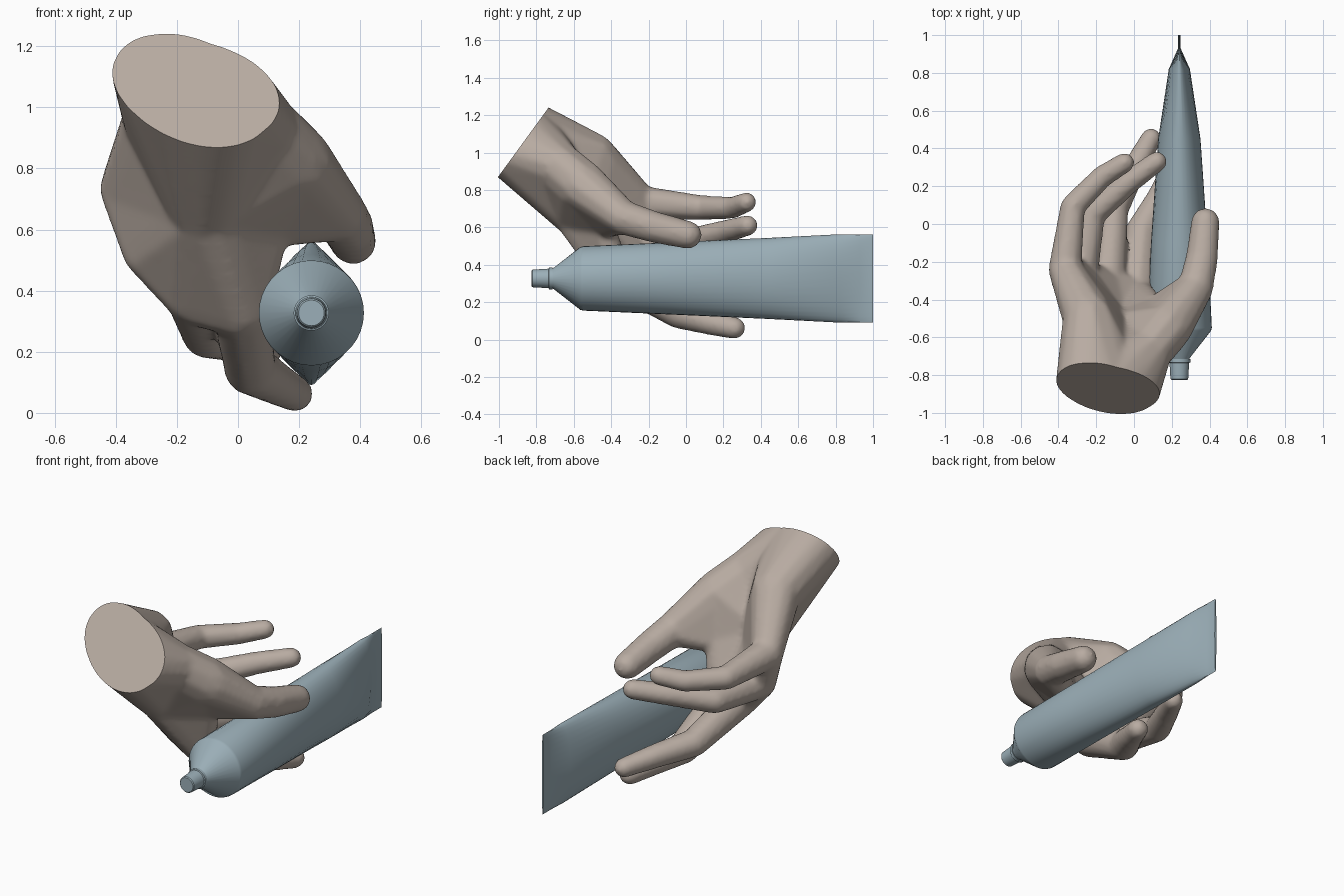
import bpy, bmesh
from math import sin, cos, pi, radians
from mathutils import Vector, Matrix

if "Cube" in bpy.data.objects:
    bpy.data.objects.remove(bpy.data.objects["Cube"])


def material(name, rgb):
    m = bpy.data.materials.new(name)
    m.diffuse_color = (*rgb, 1)
    m.use_nodes = True
    m.node_tree.nodes["Principled BSDF"].inputs["Base Color"].default_value = m.diffuse_color
    return m


def add_object(name, bm, mat, angle):
    bmesh.ops.recalc_face_normals(bm, faces=bm.faces)
    me = bpy.data.meshes.new(name)
    bm.to_mesh(me)
    bm.free()
    ob = bpy.data.objects.new(name, me)
    bpy.context.collection.objects.link(ob)
    me.materials.append(mat)
    bpy.ops.object.select_all(action='DESELECT')
    ob.select_set(True)
    bpy.context.view_layer.objects.active = ob
    bpy.ops.object.shade_smooth_by_angle(angle=radians(angle))
    return ob


def loft(name, sections, mat, seg=36):
    """Elliptical sections (y, half width, half height) along the tube axis."""
    bm = bmesh.new()
    rings = [[bm.verts.new((0.24 + a * cos(2 * pi * i / seg), y, 0.327 + b * sin(2 * pi * i / seg)))
              for i in range(seg)] for y, a, b in sections]
    for r, s in zip(rings, rings[1:]):
        for i in range(seg):
            j = (i + 1) % seg
            bm.faces.new((r[i], r[j], s[j], s[i]))
    bm.faces.new(rings[0])
    bm.faces.new(rings[-1])
    return add_object(name, bm, mat, 30)


tube_mat = material("tube_blue", (0.33, 0.43, 0.48))
skin_mat = material("skin", (0.48, 0.41, 0.36))

# Squeeze tube: shoulder, round body flattening into a crimped end
loft("tube_body", [(-0.73, 0.05, 0.05), (-0.71, 0.055, 0.055), (-0.565, 0.168, 0.168),
                   (-0.55, 0.172, 0.172), (-0.1, 0.15, 0.192), (0.45, 0.112, 0.217),
                   (0.82, 0.056, 0.236), (0.93, 0.007, 0.236), (1.0, 0.006, 0.236)], tube_mat)
# Screw cap
loft("tube_cap", [(-0.825, 0.042, 0.042), (-0.82, 0.047, 0.047), (-0.735, 0.052, 0.052),
                  (-0.732, 0.058, 0.058), (-0.715, 0.058, 0.058)], tube_mat)

# Hand joints: x, y, z, radius
J = dict(
    cmc=(0.07, -0.68, 0.93, 0.13), thenar=(0.175, -0.55, 0.82, 0.135),
    hypo=(-0.24, -0.50, 0.965, 0.14), palm=(-0.10, -0.58, 0.66, 0.125),
    web=(0.11, -0.44, 0.60, 0.06),
    t1=(0.325, -0.34, 0.655, 0.095), t2=(0.36, -0.18, 0.605, 0.087), t3=(0.378, 0.01, 0.56, 0.077),
    i0=(0.01, -0.38, 0.34, 0.098), i1=(0.04, -0.04, 0.145, 0.088), i2=(0.135, 0.14, 0.09, 0.069), i3=(0.188, 0.26, 0.062, 0.06),
    m0=(-0.14, -0.33, 0.38, 0.098), m1=(-0.105, 0.08, 0.255, 0.078), m2=(0.0, 0.29, 0.23, 0.067), m3=(0.09, 0.453, 0.20, 0.056),
    r0=(-0.285, -0.28, 0.53, 0.095), r1=(-0.225, 0.05, 0.53, 0.074), r2=(-0.03, 0.22, 0.58, 0.063), r3=(0.12, 0.33, 0.61, 0.056),
    p0=(-0.365, -0.24, 0.735, 0.09), p1=(-0.325, 0.09, 0.705, 0.067), p2=(-0.17, 0.25, 0.705, 0.06), p3=(-0.05, 0.325, 0.735, 0.054))
wrist = Vector((-0.15, -0.872, 1.052))
axis = Vector((0, 0.81, -0.59)).normalized()


def hull(bm, names):
    """Skin stretched over joint balls; 'W' adds the oval wrist section."""
    part = bmesh.new()
    for n in names.split():
        if n == 'W':
            for k in range(24):
                t = 2 * pi * k / 24
                p = wrist + cos(t) * Vector((0.262, -0.03, -0.041)) + sin(t) * Vector((-0.03, 0.127, 0.175))
                part.verts.new(p - axis * 0.08)
                part.verts.new(p)
        else:
            x, y, z, r = J[n]
            bmesh.ops.create_icosphere(part, subdivisions=2, radius=r, matrix=Matrix.Translation((x, y, z)))
    out = bmesh.ops.convex_hull(part, input=part.verts[:])
    keep = {g for g in out['geom'] if isinstance(g, bmesh.types.BMFace)}
    bmesh.ops.delete(part, geom=[f for f in part.faces if f not in keep], context='FACES')
    bmesh.ops.delete(part, geom=[v for v in part.verts if not v.link_faces], context='VERTS')
    me = bpy.data.meshes.new("part")
    part.to_mesh(me)
    part.free()
    bm.from_mesh(me)
    bpy.data.meshes.remove(me)


bm = bmesh.new()
# Palm, heel of the hand and thumb web
for names in ("W cmc palm", "W hypo palm", "palm i0 m0", "palm m0 r0", "palm r0 p0",
              "palm hypo p0", "cmc thenar palm", "thenar web palm", "palm web i0",
              "thenar web t1"):
    hull(bm, names)
# Thumb and four fingers
for d in "timrp":
    for k in range(1 if d == "t" else 0, 3):
        hull(bm, f"{d}{k} {d}{k + 1}")

# Fuse the parts into one smooth skin
rough = add_object("hand_rough", bm, skin_mat, 60)
rm = rough.modifiers.new("fuse", 'REMESH')
rm.mode = 'VOXEL'
rm.voxel_size = 0.014
sm = rough.modifiers.new("soften", 'SMOOTH')
sm.factor = 0.5
sm.iterations = 8
bm = bmesh.new()
bm.from_object(rough, bpy.context.evaluated_depsgraph_get())
bpy.data.objects.remove(rough)

# Flat cut across the wrist
bmesh.ops.bisect_plane(bm, geom=bm.verts[:] + bm.edges[:] + bm.faces[:], plane_co=wrist,
                       plane_no=axis, clear_inner=True)
bmesh.ops.holes_fill(bm, edges=[e for e in bm.edges if e.is_boundary], sides=0)
add_object("hand", bm, skin_mat, 50)
